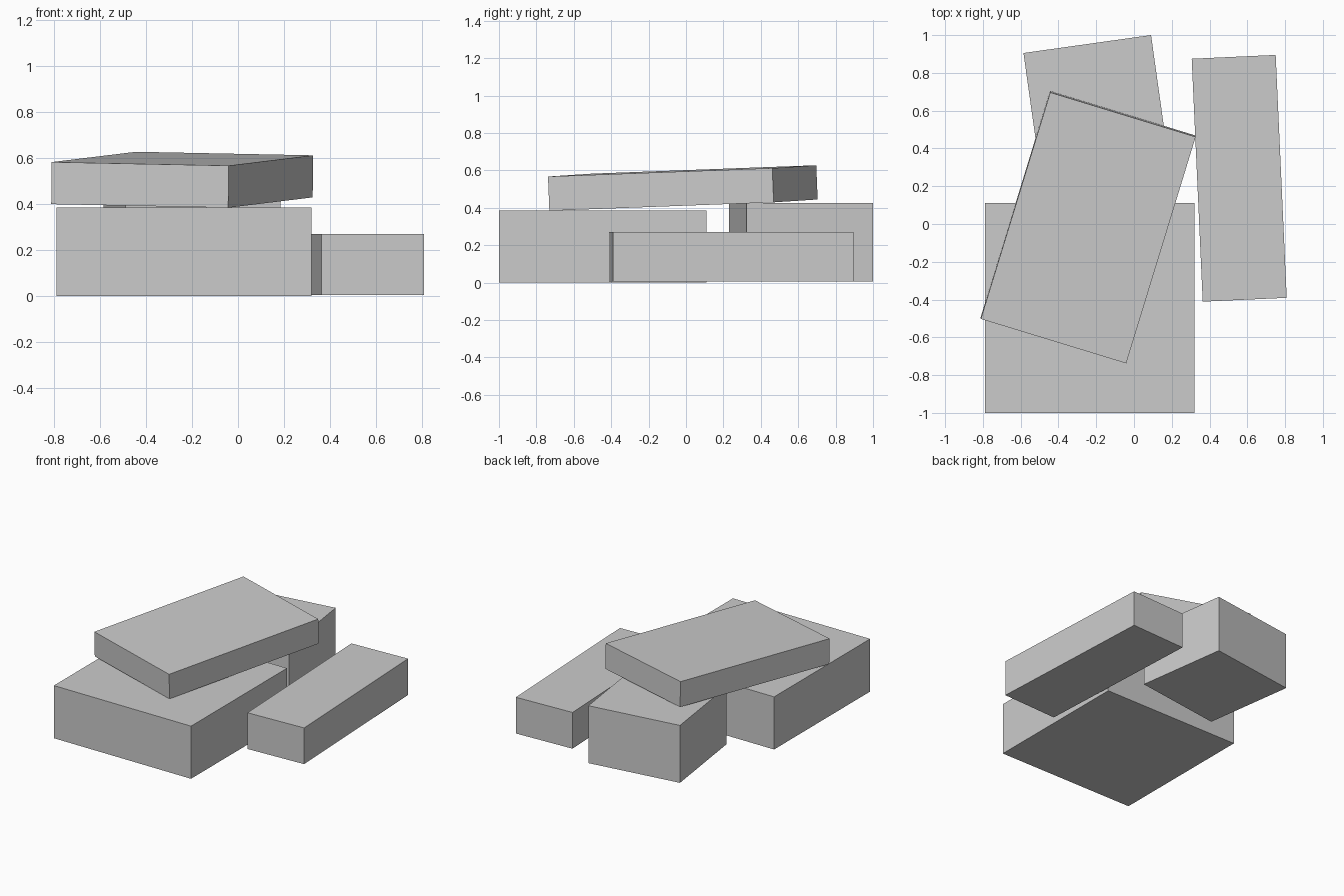
import bpy
from math import radians

cube = bpy.data.objects.get("Cube")
if cube:
    bpy.data.objects.remove(cube, do_unlink=True)

# Single plain grey
grey = bpy.data.materials.new("plain grey")
grey.use_nodes = True
colour = (0.6, 0.6, 0.6, 1)
grey.diffuse_color = colour
grey.node_tree.nodes["Principled BSDF"].inputs["Base Color"].default_value = colour


def block(name, size, centre, turn=(0, 0, 0)):
    """Flat-sided block with given size, centre and rotation in degrees."""
    bpy.ops.mesh.primitive_cube_add(size=1, location=centre,
                                    rotation=[radians(a) for a in turn])
    ob = bpy.context.object
    ob.name = name
    ob.scale = size
    bpy.ops.object.transform_apply(location=False, rotation=False, scale=True)
    ob.data.materials.append(grey)
    return ob


# Three blocks on the ground
block("wide_base_block", (1.11, 1.11, 0.385), (-0.235, -0.445, 0.1925))
block("long_side_block", (0.445, 1.287, 0.265), (0.557, 0.242, 0.1375), (0, 0, 2.6))
block("tall_back_block", (0.682, 0.682, 0.42), (-0.2, 0.615, 0.215), (0, 0, 8))

# Tilted slab resting on the base and back blocks
block("tilted_top_slab", (0.805, 1.255, 0.183), (-0.243, -0.017, 0.506), (2.05, 1.1, -17))
